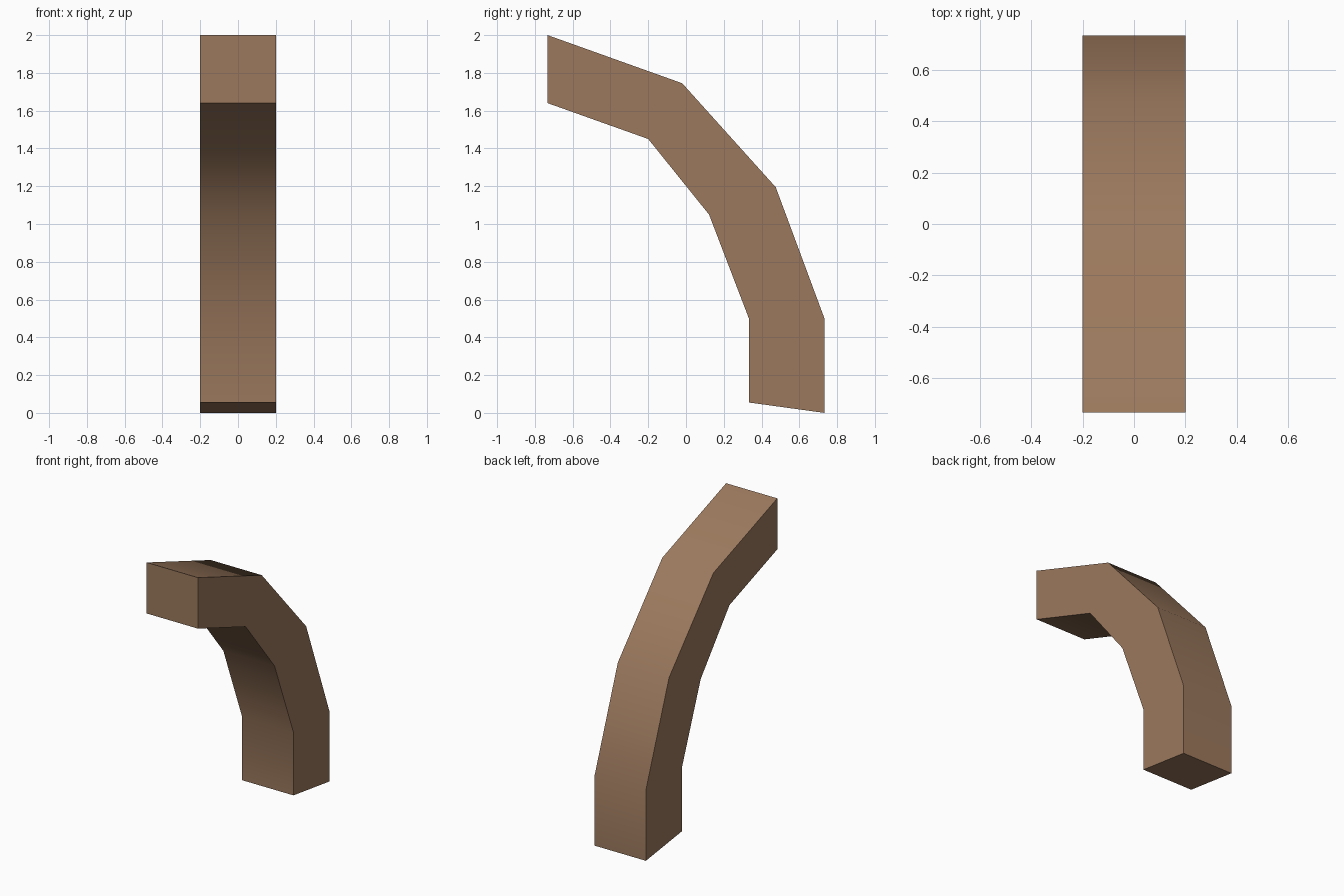
import bpy
import bmesh
from math import radians

cube = bpy.data.objects.get("Cube")
if cube:
    bpy.data.objects.remove(cube, do_unlink=True)

# Brown wood
wood = bpy.data.materials.new("brown_wood")
colour = (0.33, 0.19, 0.11, 1)
wood.use_nodes = True
wood.diffuse_color = colour
wood.node_tree.nodes["Principled BSDF"].inputs["Base Color"].default_value = colour

# Side profile as (y, z): outer and inner bends, from foot to tip
outer = [(0.733, 0), (0.733, 0.50), (0.475, 1.195), (-0.02, 1.745), (-0.733, 2)]
inner = [(0.333, 0.055), (0.333, 0.50), (0.122, 1.05), (-0.20, 1.45), (-0.733, 1.64)]
half_width = 0.2

# Curved beam: one rectangular ring per bend, bridged and capped
bm = bmesh.new()
rings = []
for o, i in zip(outer, inner):
    corners = [(-half_width, *o), (half_width, *o), (half_width, *i), (-half_width, *i)]
    rings.append([bm.verts.new(c) for c in corners])
for a, b in zip(rings, rings[1:]):
    for k in range(4):
        n = (k + 1) % 4
        bm.faces.new((a[k], a[n], b[n], b[k]))
bm.faces.new(rings[0])
bm.faces.new(rings[-1])
bmesh.ops.recalc_face_normals(bm, faces=bm.faces)

mesh = bpy.data.meshes.new("curved_beam")
bm.to_mesh(mesh)
bm.free()
mesh.materials.append(wood)
beam = bpy.data.objects.new("curved_beam", mesh)
bpy.context.collection.objects.link(beam)

# Smooth along the bend, crisp at the corners
bpy.ops.object.select_all(action="DESELECT")
beam.select_set(True)
bpy.context.view_layer.objects.active = beam
bpy.ops.object.shade_smooth_by_angle(angle=radians(40))
